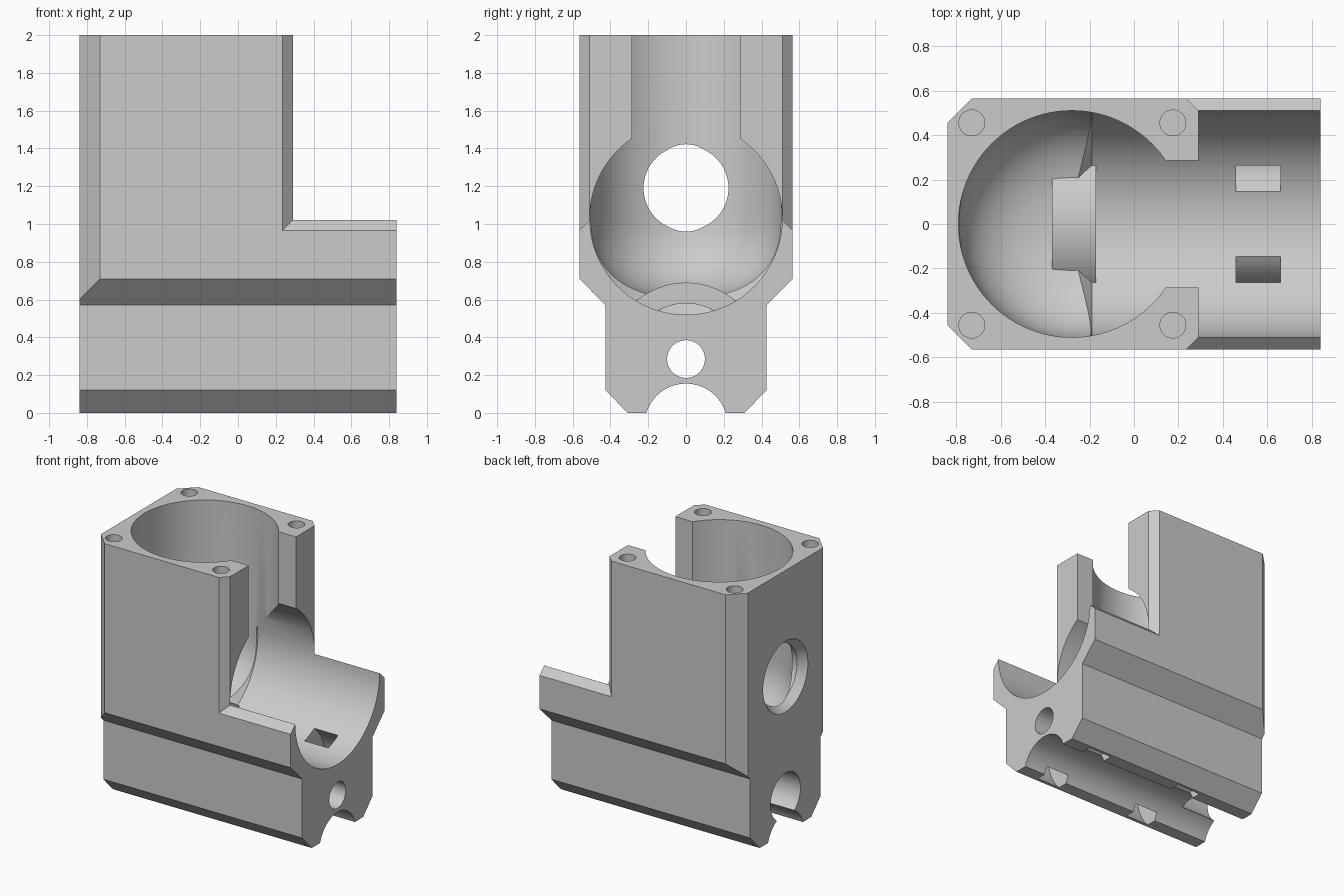
import bpy, bmesh, math

cube = bpy.data.objects.get("Cube")
if cube:
    bpy.data.objects.remove(cube)

grey = bpy.data.materials.new("plain_grey")
grey.use_nodes = True
grey.diffuse_color = (0.6, 0.6, 0.6, 1)
grey.node_tree.nodes["Principled BSDF"].inputs["Base Color"].default_value = (0.6, 0.6, 0.6, 1)


def finish(name, bm):
    bmesh.ops.remove_doubles(bm, verts=bm.verts, dist=1e-5)
    bmesh.ops.recalc_face_normals(bm, faces=bm.faces)
    mesh = bpy.data.meshes.new(name)
    bm.to_mesh(mesh)
    bm.free()
    mesh.materials.append(grey)
    ob = bpy.data.objects.new(name, mesh)
    bpy.context.collection.objects.link(ob)
    return ob


def loft(name, sections):
    """Closed solid through matching cross-sections."""
    bm = bmesh.new()
    rings = [[bm.verts.new(p) for p in s] for s in sections]
    n = len(rings[0])
    for a, b in zip(rings, rings[1:]):
        for i in range(n):
            j = (i + 1) % n
            bm.faces.new((a[i], a[j], b[j], b[i]))
    bm.faces.new(rings[0])
    bm.faces.new(rings[-1])
    return finish(name, bm)


def revolve(name, profile, centre, axis="x", steps=64):
    """Turn a closed (radius, position) outline about a line along x or z."""
    bm = bmesh.new()
    rings = []
    for r, h in profile:
        ring = []
        for k in range(steps):
            t = 2 * math.pi * k / steps
            c, s = r * math.cos(t), r * math.sin(t)
            p = (h, centre[0] + c, centre[1] + s) if axis == "x" else (centre[0] + c, centre[1] + s, h)
            ring.append(bm.verts.new(p))
        rings.append(ring)
    for i, a in enumerate(rings):
        m = (i + 1) % len(rings)
        b = rings[m]
        if profile[i][0] == 0 and profile[m][0] == 0:
            continue
        for k in range(steps):
            j = (k + 1) % steps
            bm.faces.new((a[k], a[j], b[j], b[k]))
    return finish(name, bm)


def rod(name, r, start, end, centre, axis="x", steps=48):
    return revolve(name, [(0, start), (r, start), (r, end), (0, end)], centre, axis, steps)


# Outer body: one section swept along its length
half = [(0.31, 0), (0.425, 0.12), (0.425, 0.57), (0.565, 0.71), (0.565, 2)]
outline = half + [(-y, z) for y, z in reversed(half)]
body = loft("elbow_housing", [[(x, y, z) for y, z in outline] for x in (-0.84, 0.84)])
cutters = []

# Step above the trough, flaring outwards to bevel its edges
sections = []
for y, f in ((-0.62, 0.11), (-0.51, 0), (0.51, 0), (0.62, 0.11)):
    x, z = 0.29 - f, 1.02 - f
    sections.append([(x, y, z), (1, y, z), (1, y, 2.2), (x, y, 2.2)])
cutters.append(loft("step_cutter", sections))

# Bevels on the two end corners
for s in (-1, 1):
    tri = [(-0.94, s * 0.355), (-0.94, s * 0.665), (-0.63, s * 0.665)]
    cutters.append(loft("corner_cutter", [[(x, y, z) for x, y in tri] for z in (-0.1, 2.1)]))

# Upright bore with rounded floor
cavity = [(0, 0.61)]
for k in range(1, 17):
    u = math.sin(k / 16 * math.pi / 2)
    cavity.append((0.51 * u, 1.03 - 0.42 * max(0, 1 - u ** 2.4) ** (1 / 2.4)))
cavity += [(0.51, 2.1), (0, 2.1)]
cutters.append(revolve("upright_bore", cavity, (-0.28, 0), "z", 96))

# Horizontal bore with a sloped start
cutters.append(revolve("level_bore", [(0, -0.28), (0.42, -0.28), (0.51, -0.19), (0.51, 0.95), (0, 0.95)],
                       (0, 1.03), "x", 96))

# Open slot between the front posts
cutters.append(loft("post_slot", [[(x, -0.285, z), (x, 0.285, z), (x, 0.285, z + 1), (x, -0.285, z + 1)]
                                  for x in (-0.25, 0.4) for z in (1.15,)]))

# Countersunk round port in the end wall
cutters.append(revolve("port", [(0, -0.9), (0.315, -0.9), (0.225, -0.78), (0.225, -0.4), (0, -0.4)], (0, 1.19)))

# Lengthwise hole, its counterbore, and the groove underneath
cutters.append(rod("long_hole", 0.1, -0.95, 0.95, (0, 0.285)))
cutters.append(rod("counterbore", 0.18, -0.95, -0.54, (0, 0.275)))
cutters.append(rod("groove", 0.22, -0.95, 0.95, (0, -0.065), "x", 64))

# Ring channels for straps
for x in (-0.37, 0.46):
    ring = [(0.295, x), (0.405, x), (0.405, x + 0.2), (0.295, x + 0.2)]
    cutters.append(revolve("strap_channel", ring, (0, 0.285)))

# Screw holes in the top rim
for x in (-0.73, 0.175):
    for y in (-0.455, 0.455):
        cutters.append(rod("screw_hole", 0.058, 1.6, 2.1, (x, y), "z", 32))

# Carve each cutter out of the body
bpy.context.view_layer.objects.active = body
for cutter in cutters:
    mod = body.modifiers.new("carve", "BOOLEAN")
    mod.operation, mod.solver, mod.object = "DIFFERENCE", "EXACT", cutter
    bpy.ops.object.modifier_apply(modifier=mod.name)
    bpy.data.objects.remove(cutter)

bpy.ops.object.select_all(action="DESELECT")
body.select_set(True)
bpy.ops.object.shade_smooth_by_angle(angle=math.radians(25))
